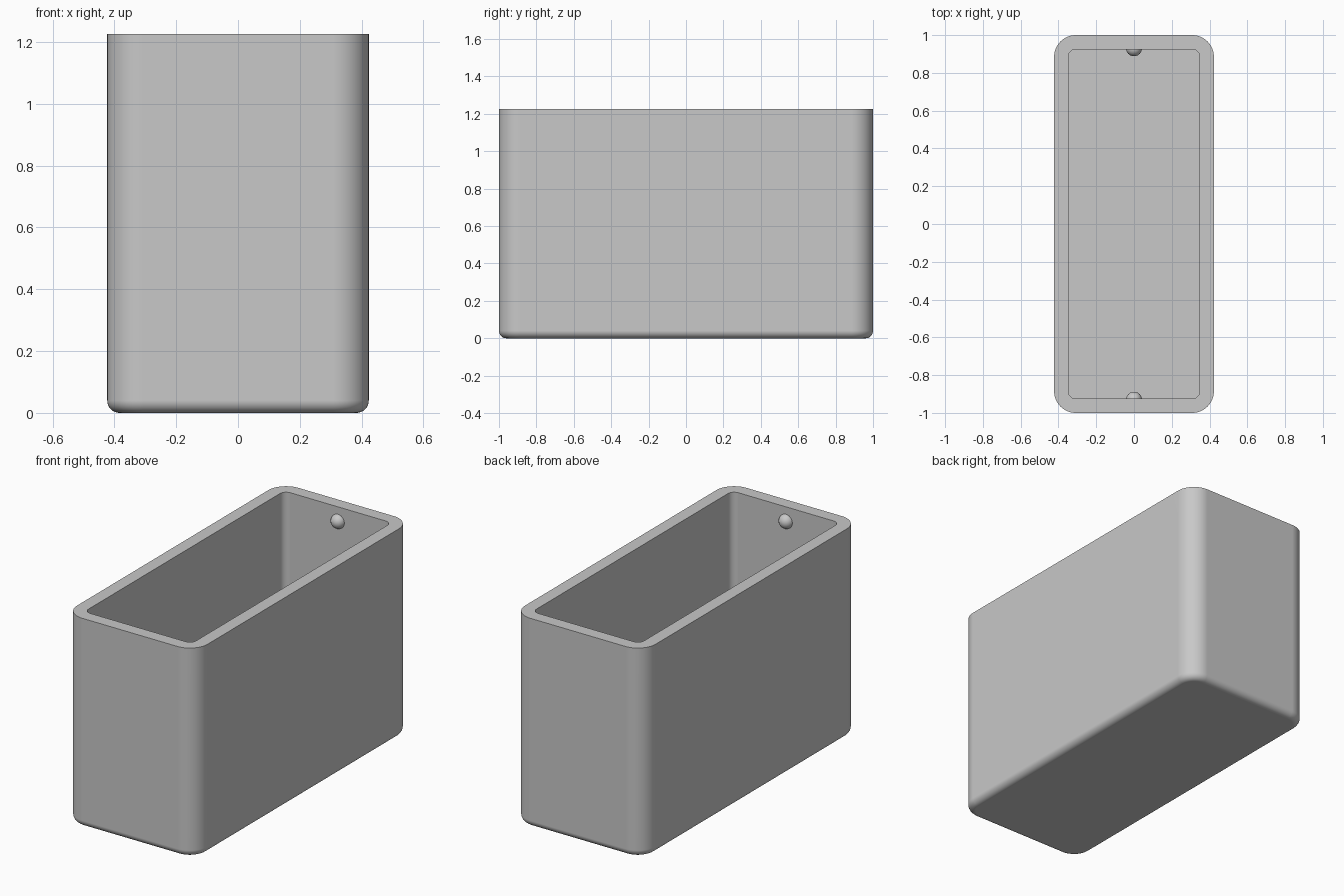
import bpy, bmesh, math
from mathutils import Vector

HALF_X, HALF_Y, HEIGHT = 0.423, 1.0, 1.225
WALL, CORNER, FILLET = 0.075, 0.115, 0.04
STEPS = 12

cube = bpy.data.objects.get("Cube")
if cube:
    bpy.data.objects.remove(cube, do_unlink=True)

grey = bpy.data.materials.new("plain grey")
grey.use_nodes = True
colour = (0.58, 0.58, 0.58, 1)
grey.diffuse_color = colour
grey.node_tree.nodes["Principled BSDF"].inputs["Base Color"].default_value = colour


def ring(bm, inset, z):
    """Rounded rectangle of vertices, inset from the outer wall."""
    r = CORNER - inset
    cx, cy = HALF_X - CORNER, HALF_Y - CORNER
    verts = []
    for q, (sx, sy) in enumerate([(1, 1), (-1, 1), (-1, -1), (1, -1)]):
        for i in range(STEPS + 1):
            a = (q + i / STEPS) * math.pi / 2
            verts.append(bm.verts.new((sx * cx + r * math.cos(a), sy * cy + r * math.sin(a), z)))
    return verts


def finish(bm, name):
    bmesh.ops.recalc_face_normals(bm, faces=bm.faces)
    mesh = bpy.data.meshes.new(name)
    bm.to_mesh(mesh)
    bm.free()
    mesh.materials.append(grey)
    obj = bpy.data.objects.new(name, mesh)
    bpy.context.collection.objects.link(obj)
    bpy.ops.object.select_all(action="DESELECT")
    obj.select_set(True)
    bpy.context.view_layer.objects.active = obj
    bpy.ops.object.shade_smooth_by_angle(angle=math.radians(35))
    return obj


# Open box: rounded bottom edge, outer wall, flat rim, inner wall, floor
bm = bmesh.new()
profile = []
for i in range(9):
    a = i / 8 * math.pi / 2
    profile.append((FILLET * (1 - math.sin(a)), FILLET * (1 - math.cos(a))))
profile += [(0, HEIGHT), (WALL, HEIGHT), (WALL, WALL)]
rings = [ring(bm, inset, z) for inset, z in profile]
for low, high in zip(rings, rings[1:]):
    for i in range(len(low)):
        j = (i + 1) % len(low)
        bm.faces.new((low[i], low[j], high[j], high[i]))
bm.faces.new(rings[0])
bm.faces.new(rings[-1])
box = finish(bm, "box_shell")
weighted = box.modifiers.new("even shading", "WEIGHTED_NORMAL")
weighted.keep_sharp = True

# Small round studs on the inside of both end walls
for side, name in ((-1, "front_stud"), (1, "back_stud")):
    bm = bmesh.new()
    bmesh.ops.create_uvsphere(bm, u_segments=32, v_segments=16, radius=0.042)
    wall_y = side * (HALF_Y - WALL)
    bmesh.ops.translate(bm, verts=bm.verts, vec=Vector((0, wall_y + side * 0.005, 1.14)))
    bmesh.ops.bisect_plane(bm, geom=bm.verts[:] + bm.edges[:] + bm.faces[:],
                           plane_co=(0, wall_y, 0), plane_no=(0, side, 0), clear_outer=True)
    finish(bm, name)
